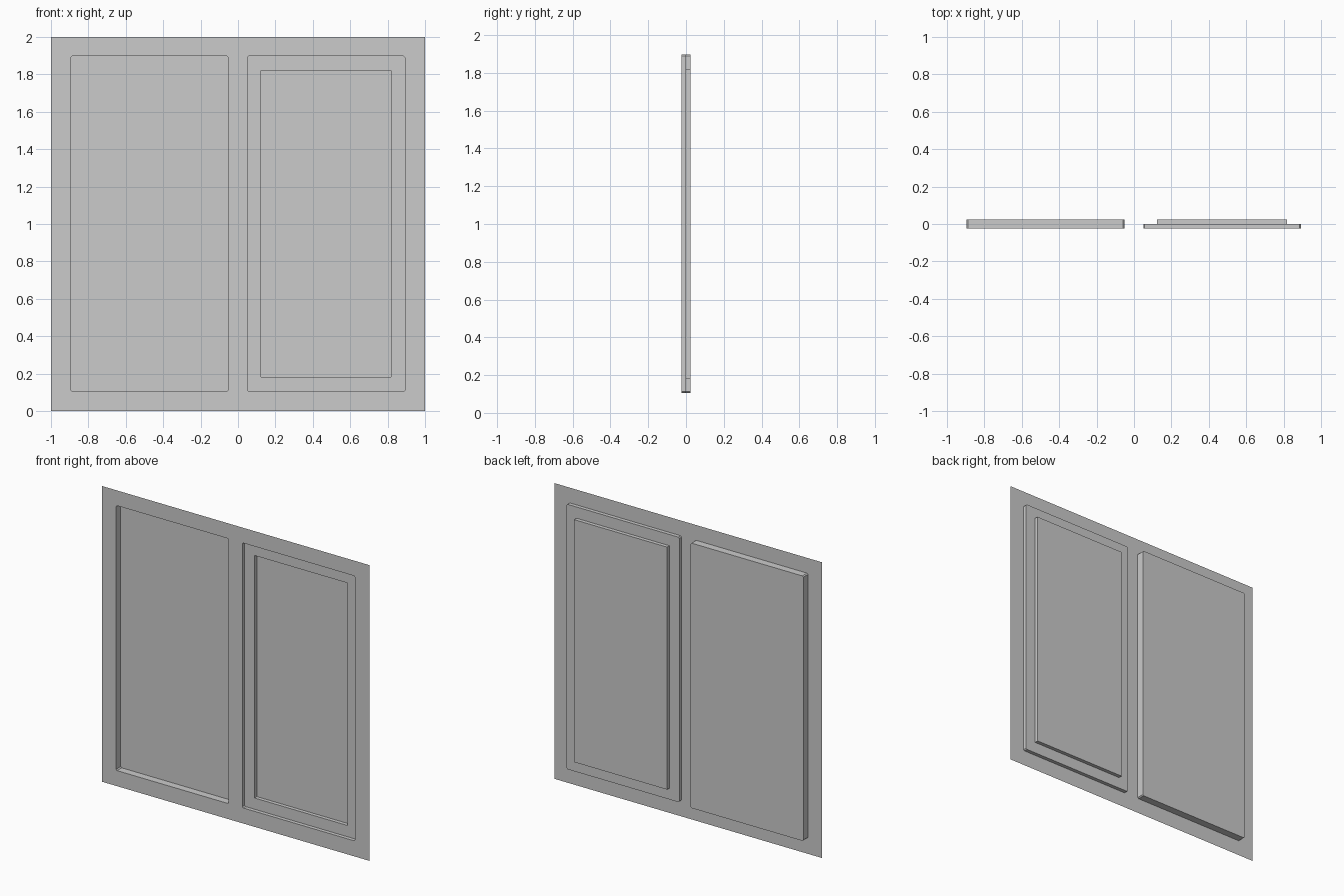
import bpy, bmesh

if "Cube" in bpy.data.objects:
    bpy.data.objects.remove(bpy.data.objects["Cube"])

FRONT, MID, BACK = -0.025, 0.0, 0.025
CH = 0.007  # tiny corner cut on the recess openings


def rect(bm, x0, x1, z0, z1, y):
    return [bm.verts.new((x, y, z)) for x, z in ((x0, z0), (x1, z0), (x1, z1), (x0, z1))]


def cut_rect(bm, x0, x1, z0, z1, y):
    pts = [(x0, z0 + CH), (x0 + CH, z0), (x1 - CH, z0), (x1, z0 + CH),
           (x1, z1 - CH), (x1 - CH, z1), (x0 + CH, z1), (x0, z1 - CH)]
    return [bm.verts.new((x, y, z)) for x, z in pts]


def frame(bm, r, o):
    # flat border between a rectangle and a cut-corner rectangle
    for i in range(4):
        j = (i + 1) % 4
        bm.faces.new((r[i], r[j], o[(2 * i + 2) % 8], o[2 * i + 1]))
        bm.faces.new((r[i], o[2 * i + 1], o[2 * i]))


def walls(bm, a, b):
    for i in range(len(a)):
        j = (i + 1) % len(a)
        bm.faces.new((a[i], a[j], b[j], b[i]))


def panel(name, x0, x1, hole, stepped):
    bm = bmesh.new()
    # front border and recess opening
    opening = cut_rect(bm, *hole, FRONT)
    frame(bm, rect(bm, x0, x1, 0, 2, FRONT), opening)
    floor = cut_rect(bm, *hole, MID if stepped else BACK)
    walls(bm, opening, floor)
    if stepped:
        # ledge and deeper inner recess
        h = (hole[0] + 0.074, hole[1] - 0.074, hole[2] + 0.076, hole[3] - 0.076)
        ledge = rect(bm, *h, MID)
        frame(bm, ledge, floor)
        floor = rect(bm, *h, BACK)
        walls(bm, ledge, floor)
    bm.faces.new(floor)
    bmesh.ops.recalc_face_normals(bm, faces=bm.faces)
    bm.normal_update()
    # all normals face the front
    if max(bm.faces, key=lambda f: f.calc_area()).normal.y > 0:
        bmesh.ops.reverse_faces(bm, faces=bm.faces)
    mesh = bpy.data.meshes.new(name)
    bm.to_mesh(mesh)
    bm.free()
    obj = bpy.data.objects.new(name, mesh)
    bpy.context.collection.objects.link(obj)


panel("plain_recessed_panel", -1, 0, (-0.895, -0.052, 0.105, 1.897), False)
panel("stepped_recessed_panel", 0, 1, (0.05, 0.893, 0.105, 1.897), True)
